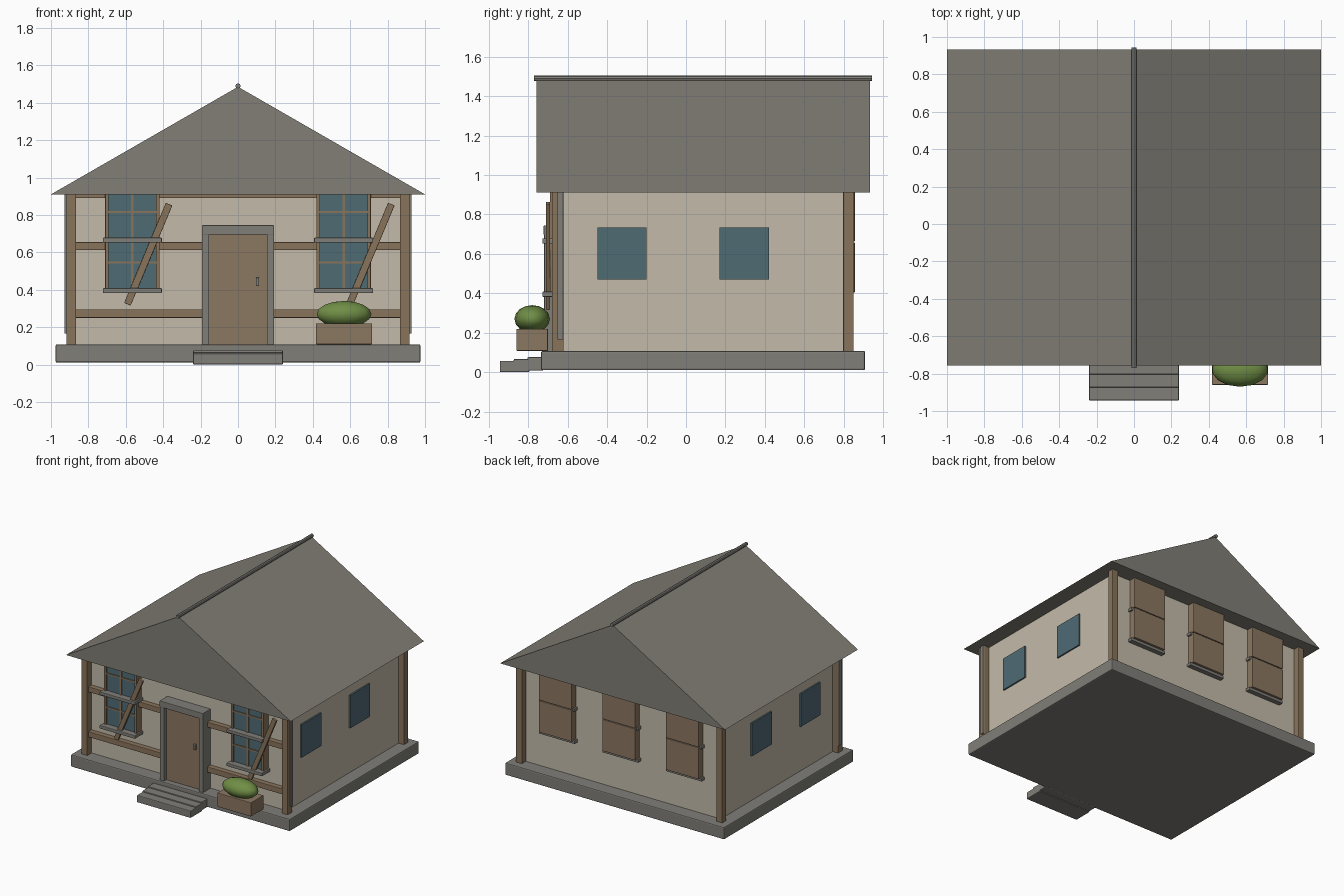
import bpy, bmesh, math
from mathutils import Vector

cube = bpy.data.objects.get("Cube")
if cube:
    bpy.data.objects.remove(cube, do_unlink=True)


def make_material(name, rgb):
    m = bpy.data.materials.new(name)
    m.use_nodes = True
    m.diffuse_color = (*rgb, 1)
    m.node_tree.nodes["Principled BSDF"].inputs["Base Color"].default_value = (*rgb, 1)
    return m


PLASTER = make_material("cream plaster", (0.55, 0.50, 0.40))
STONE = make_material("grey stone", (0.215, 0.21, 0.19))
ROOF = make_material("roof grey", (0.22, 0.21, 0.18))
WOOD = make_material("timber brown", (0.25, 0.175, 0.105))
DOOR = make_material("door brown", (0.26, 0.185, 0.12))
GLASS = make_material("window blue", (0.08, 0.145, 0.175))
LEAF = make_material("leaf green", (0.16, 0.27, 0.06))


def finish(bm, name, mat, bevel=0):
    bmesh.ops.recalc_face_normals(bm, faces=bm.faces)
    mesh = bpy.data.meshes.new(name)
    bm.to_mesh(mesh)
    bm.free()
    mesh.materials.append(mat)
    obj = bpy.data.objects.new(name, mesh)
    bpy.context.collection.objects.link(obj)
    if bevel:
        mod = obj.modifiers.new("Bevel", "BEVEL")
        mod.width = bevel
        mod.segments = 2
    return obj


def box(name, mat, x, y, z, bevel=0.004):
    """Box spanning the given (low, high) pairs."""
    bm = bmesh.new()
    bmesh.ops.create_cube(bm, size=1)
    spans = (x, y, z)
    for v in bm.verts:
        v.co = Vector([(s[0] + s[1]) / 2 + c * (s[1] - s[0]) for c, s in zip(v.co, spans)])
    return finish(bm, name, mat, bevel)


def span(centre, half):
    return (centre - half, centre + half)


# Foundation and front steps
box("foundation", STONE, (-0.975, 0.975), (-0.735, 0.908), (0.01, 0.108), 0.008)
for i in range(3):
    front = -0.944 + i * 0.07
    box(f"front_step_{i + 1}", STONE, (-0.24, 0.24), (front, front + 0.15),
        (i * 0.008, 0.058 + i * 0.009), 0.006)

# Walls
box("walls", PLASTER, (-0.87, 0.87), (-0.625, 0.80), (0.10, 0.915), 0)

# Gable roof: solid triangular prism
bm = bmesh.new()
gable = bm.faces.new([bm.verts.new((x, -0.757, z)) for x, z in ((-1, 0.91), (1, 0.91), (0, 1.485))])
ext = bmesh.ops.extrude_face_region(bm, geom=[gable], use_keep_orig=True)
bmesh.ops.translate(bm, vec=(0, 1.69, 0), verts=[e for e in ext["geom"] if isinstance(e, bmesh.types.BMVert)])
finish(bm, "roof", ROOF)

# Ridge cap
bm = bmesh.new()
bmesh.ops.create_cone(bm, cap_ends=True, segments=8, radius1=0.014, radius2=0.014, depth=1.715)
ridge = finish(bm, "ridge_cap", STONE)
ridge.rotation_euler.x = math.pi / 2
ridge.location = (0, 0.087, 1.49)

# Corner posts and side strips
for side, s in (("left", 1), ("right", -1)):
    px = sorted((s * 0.865, s * 0.918))
    box(f"{side}_front_post", WOOD, px, (-0.68, -0.62), (0.10, 0.915))
    box(f"{side}_back_post", WOOD, px, (0.797, 0.85), (0.10, 0.915))
    box(f"{side}_corner_strip", STONE, sorted((s * 0.90, s * 0.927)), (-0.652, -0.622), (0.165, 0.915), 0.002)

    # Side windows
    for place, y in (("front", -0.325), ("back", 0.295)):
        box(f"{side}_{place}_side_window", GLASS, sorted((s * 0.86, s * 0.882)),
            span(y, 0.125), (0.47, 0.735), 0)

# Horizontal timbers on the front
for name, low, high in (("lower", 0.25, 0.295), ("middle", 0.612, 0.655), ("top", 0.89, 0.915)):
    box(f"{name}_beam", WOOD, (-0.87, 0.87), (-0.665, -0.62), (low, high))


def front_window(side, cx):
    for tier, low, high in (("lower", 0.405, 0.66), ("upper", 0.675, 0.915)):
        name = f"{side}_{tier}_window"
        box(name + "_glass", GLASS, span(cx, 0.135), (-0.678, -0.62), (low, high), 0)
        for e in (-1, 1):
            box(name + "_jamb", WOOD, span(cx + e * 0.136, 0.009), (-0.69, -0.62), (low, high), 0.002)
        box(name + "_mullion", WOOD, span(cx, 0.007), (-0.686, -0.67), (low, high), 0)
        box(name + "_crossbar", WOOD, span(cx, 0.13), (-0.686, -0.67), span(low + 0.14, 0.006), 0)
        box(name + "_sill", STONE, span(cx, 0.158), (-0.728, -0.62), (low - 0.023, low + 0.003))


def leaning_plank(side, x, z):
    plank = box(f"{side}_leaning_plank", WOOD, (-0.019, 0.019), (-0.01, 0.01), (-0.29, 0.29), 0.003)
    plank.location = (x, -0.70, z)
    plank.rotation_euler.y = math.atan2(0.225, 0.54)


for side, s in (("left", 1), ("right", -1)):
    front_window(side, s * 0.565)
leaning_plank("right", -0.48, 0.59)
leaning_plank("left", 0.708, 0.59)

# Boarded windows on the back
for place, cx in (("left", 0.565), ("centre", 0), ("right", -0.565)):
    for tier, low, high in (("lower", 0.405, 0.658), ("upper", 0.663, 0.915)):
        name = f"back_{place}_{tier}"
        box(name + "_shutter", DOOR, span(cx, 0.147), (0.79, 0.856), (low, high), 0.003)
        box(name + "_sill", STONE, span(cx, 0.16), (0.79, 0.838), (low - 0.022, low + 0.003))

# Door with frame and handle
box("door", DOOR, (-0.165, 0.165), (-0.69, -0.62), (0.10, 0.70), 0)
for side, s in (("left", 1), ("right", -1)):
    box(f"door_{side}_jamb", STONE, sorted((s * 0.155, s * 0.193)), (-0.72, -0.62), (0.10, 0.72))
box("door_lintel", STONE, (-0.193, 0.193), (-0.722, -0.62), (0.695, 0.745))
box("door_handle", STONE, (0.095, 0.113), (-0.705, -0.68), (0.42, 0.465), 0.003)

# Planter and shrub
box("planter", DOOR, (0.417, 0.717), (-0.86, -0.70), (0.108, 0.22))
bm = bmesh.new()
bmesh.ops.create_uvsphere(bm, u_segments=14, v_segments=8, radius=1)
for v in bm.verts:
    v.co = (0.567 + v.co.x * 0.15, -0.78 + v.co.y * 0.09, 0.27 + v.co.z * 0.07)
for f in bm.faces:
    f.smooth = True
finish(bm, "shrub", LEAF)
